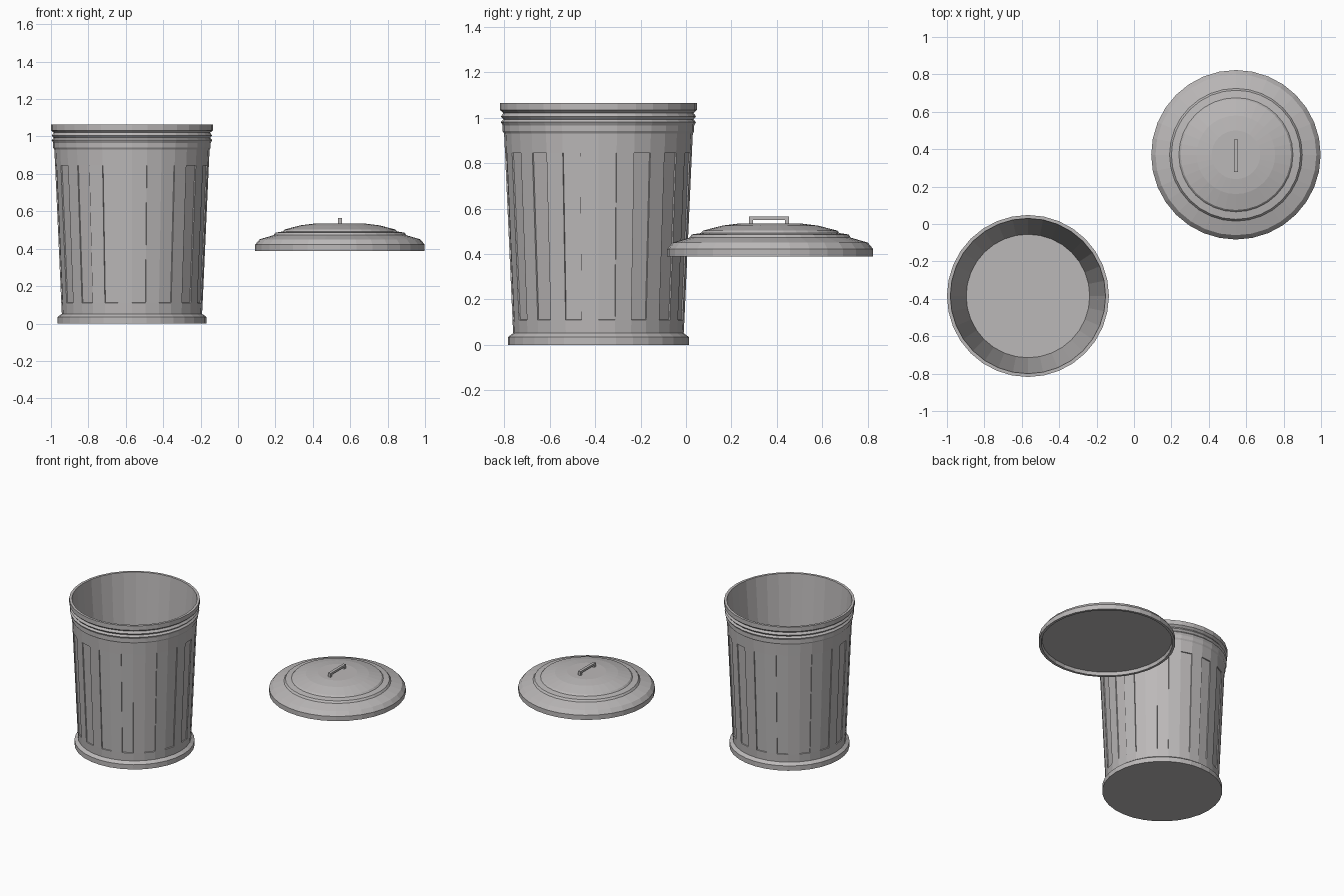
import bpy, bmesh, math
from mathutils import Matrix, Vector

SEGMENTS = 32
CAN = (-0.567, -0.385)
LID = (0.545, 0.37)

cube = bpy.data.objects.get("Cube")
if cube:
    bpy.data.objects.remove(cube, do_unlink=True)

metal = bpy.data.materials.new("galvanised_grey")
metal.use_nodes = True
grey = (0.5, 0.483, 0.483, 1)
metal.diffuse_color = grey
metal.node_tree.nodes["Principled BSDF"].inputs["Base Color"].default_value = grey


def finish(name, bm):
    bmesh.ops.recalc_face_normals(bm, faces=bm.faces)
    mesh = bpy.data.meshes.new(name)
    bm.to_mesh(mesh)
    bm.free()
    mesh.materials.append(metal)
    obj = bpy.data.objects.new(name, mesh)
    bpy.context.collection.objects.link(obj)
    return obj


def lathe(profile, centre):
    """Turn (radius, height) points round a vertical axis; cap both ends."""
    bm = bmesh.new()
    rings = []
    for r, z in profile:
        ring = []
        for i in range(SEGMENTS):
            a = math.tau * i / SEGMENTS
            ring.append(bm.verts.new((centre[0] + r * math.cos(a),
                                      centre[1] + r * math.sin(a), z)))
        rings.append(ring)
    bands = []
    for low, high in zip(rings, rings[1:]):
        band = []
        for i in range(SEGMENTS):
            j = (i + 1) % SEGMENTS
            band.append(bm.faces.new((low[i], low[j], high[j], high[i])))
        bands.append(band)
    bm.faces.new(rings[0])
    bm.faces.new(rings[-1])
    return bm, bands


# Can: flared foot, tapered wall, beaded neck, rim, then down the inside
can_profile = [
    (0.398, 0), (0.398, 0.035), (0.375, 0.052), (0.378, 0.11),
    (0.411, 0.845), (0.415, 0.93), (0.421, 0.94), (0.421, 0.965),
    (0.429, 0.98), (0.418, 0.992), (0.429, 1.005), (0.418, 1.02),
    (0.433, 1.033), (0.433, 1.065), (0.415, 1.065), (0.33, 0.05),
]
bm, bands = lathe(can_profile, CAN)
bmesh.ops.recalc_face_normals(bm, faces=bm.faces)
# Shallow upright flutes on every other side of the wall
bmesh.ops.inset_individual(bm, faces=bands[3][::2], thickness=0.002, depth=-0.006)
finish("can_body", bm)

# Lid: hollow underside, rolled edge, step and low dome
lid_profile = [
    (0.43, 0.412), (0.435, 0.388), (0.453, 0.388), (0.453, 0.422),
    (0.43, 0.45), (0.355, 0.472), (0.345, 0.486), (0.305, 0.492),
    (0.295, 0.503), (0.21, 0.525), (0.13, 0.535),
]
bm, bands = lathe(lid_profile, LID)
finish("lid", bm)

# Handle: a bar on two short posts
bm = bmesh.new()
for y, z, length, height in ((0, 0.557, 0.176, 0.014),
                             (-0.079, 0.54, 0.018, 0.03),
                             (0.079, 0.54, 0.018, 0.03)):
    place = Matrix.Translation(Vector((LID[0], LID[1] - 0.005 + y, z)))
    bmesh.ops.create_cube(bm, size=1,
                          matrix=place @ Matrix.Diagonal((0.02, length, height, 1)))
finish("lid_handle", bm)
